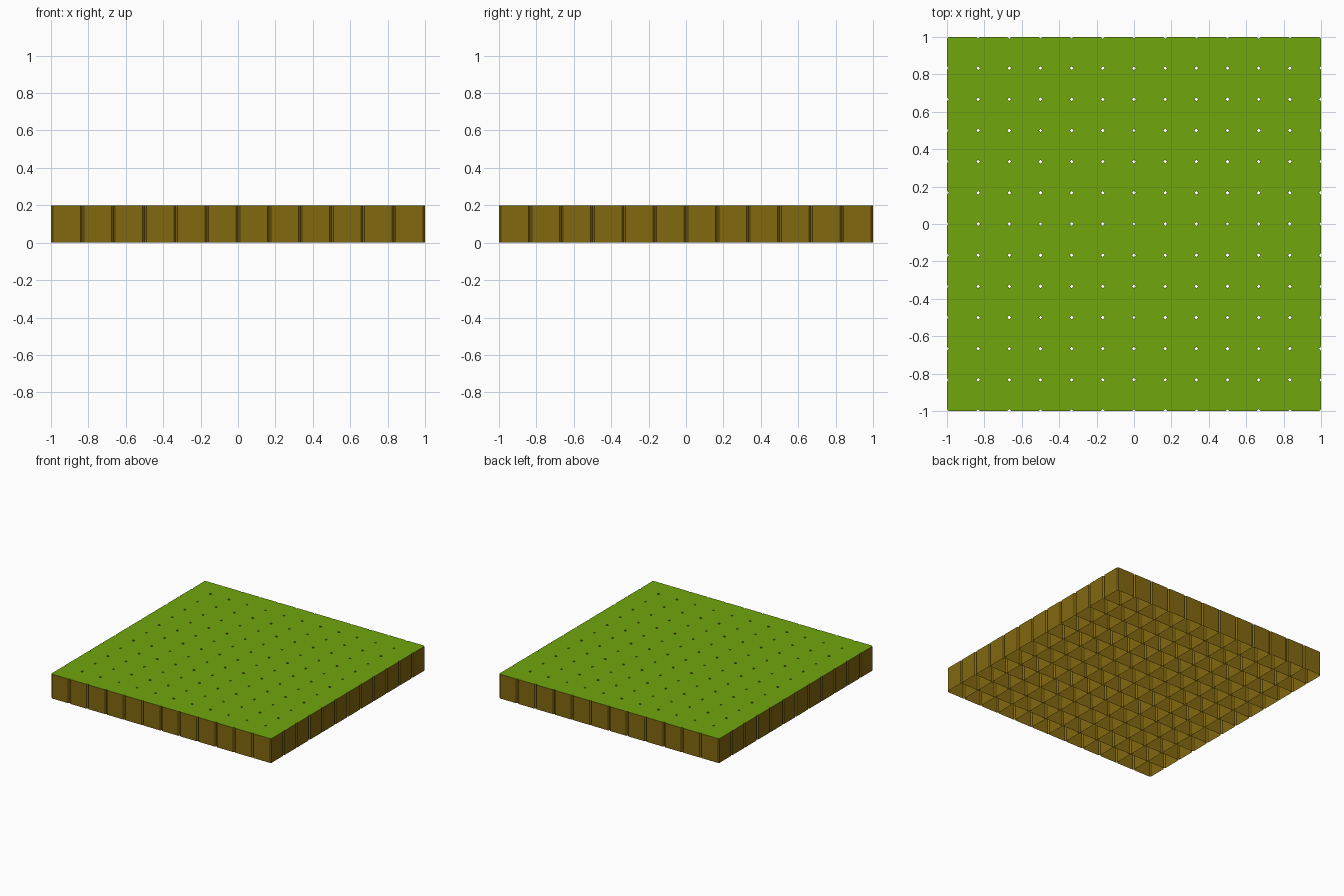
import bpy, bmesh
from mathutils import Matrix

if "Cube" in bpy.data.objects:
    bpy.data.objects.remove(bpy.data.objects["Cube"])

N = 12            # tiles per side
S = 2.0 / N       # tile size
H = 0.2           # tile height
CHAMFER = 0.01    # vertical corner cut


def material(name, rgb):
    m = bpy.data.materials.new(name)
    m.diffuse_color = (*rgb, 1.0)
    m.use_nodes = True
    m.node_tree.nodes["Principled BSDF"].inputs["Base Color"].default_value = m.diffuse_color
    return m


soil = material("soil_brown", (0.225, 0.138, 0.005))
grass = material("grass_green", (0.16, 0.38, 0.004))

# One tile: hollow box, open underneath, with chamfered upright corners
bm = bmesh.new()
bmesh.ops.create_cube(bm, size=1.0, matrix=Matrix.Translation((-1 + S / 2, -1 + S / 2, H / 2))
                      @ Matrix.Diagonal((S, S, H, 1)))
upright = [e for e in bm.edges if abs(e.verts[0].co.z - e.verts[1].co.z) > H / 2]
bmesh.ops.bevel(bm, geom=upright, offset=CHAMFER, segments=1, affect='EDGES')
bm.normal_update()
bmesh.ops.delete(bm, geom=[f for f in bm.faces if f.normal.z < -0.5], context='FACES_ONLY')

# Grass on top, soil on the sides
for f in bm.faces:
    f.material_index = 1 if f.normal.z > 0.5 else 0

mesh = bpy.data.meshes.new("ground_tiles")
bm.to_mesh(mesh)
bm.free()
mesh.materials.append(soil)
mesh.materials.append(grass)
tiles = bpy.data.objects.new("ground_tiles", mesh)
bpy.context.collection.objects.link(tiles)

# Repeat the tile over the square in both directions
for axis, step in (("x", (S, 0, 0)), ("y", (0, S, 0))):
    arr = tiles.modifiers.new("repeat_" + axis, 'ARRAY')
    arr.count = N
    arr.use_relative_offset = False
    arr.use_constant_offset = True
    arr.constant_offset_displace = step
